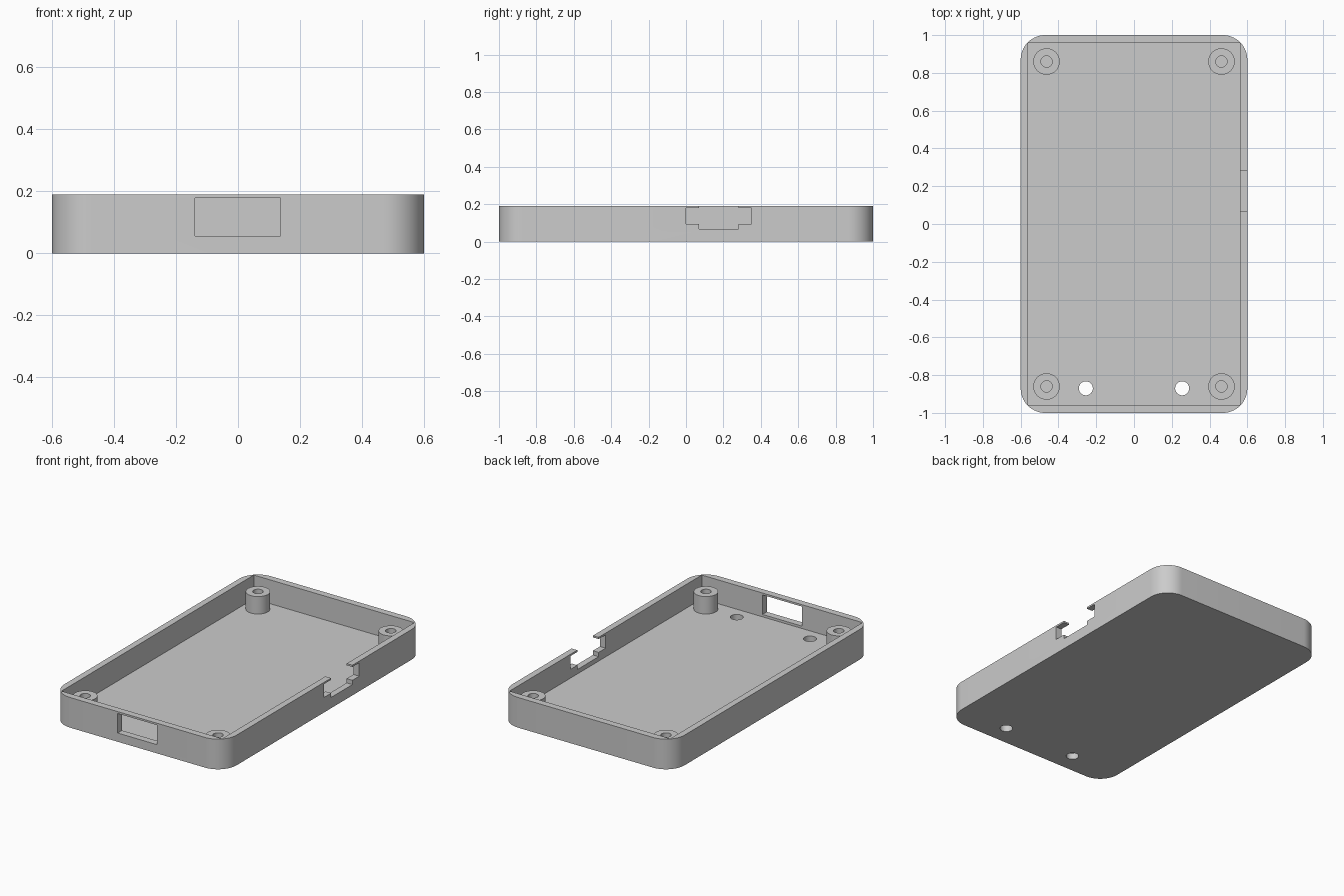
import bpy
import bmesh
import math
from mathutils import Matrix

default = bpy.data.objects.get("Cube")
if default:
    bpy.data.objects.remove(default, do_unlink=True)

W, L, H = 1.2, 2.0, 0.19            # outer size of the tray
FLOOR, CORNER = 0.04, 0.13
INNER_X, INNER_Y = 0.56, 0.957
POST_X, POST_Y, POST_TOP = 0.463, 0.86, 0.15

grey = bpy.data.materials.new("plain grey")
grey.use_nodes = True
grey.diffuse_color = (0.6, 0.6, 0.6, 1)
grey.node_tree.nodes["Principled BSDF"].inputs["Base Color"].default_value = (0.6, 0.6, 0.6, 1)


def finish(bm, name):
    mesh = bpy.data.meshes.new(name)
    bm.to_mesh(mesh)
    bm.free()
    mesh.materials.append(grey)
    obj = bpy.data.objects.new(name, mesh)
    bpy.context.collection.objects.link(obj)
    return obj


def box(name, x, y, z, corner=0):
    """Box between (low, high) pairs, with optional rounded upright edges."""
    bm = bmesh.new()
    size = [b - a for a, b in (x, y, z)]
    middle = [(a + b) / 2 for a, b in (x, y, z)]
    bmesh.ops.create_cube(bm, size=1, matrix=Matrix.Translation(middle) @ Matrix.Diagonal((*size, 1)))
    if corner:
        upright = [e for e in bm.edges if abs(e.verts[0].co.z - e.verts[1].co.z) > 0.01]
        bmesh.ops.bevel(bm, geom=upright, offset=corner, segments=14, profile=0.5, affect='EDGES')
    return finish(bm, name)


def cylinder(name, x, y, z, radius):
    bm = bmesh.new()
    bmesh.ops.create_cone(bm, cap_ends=True, segments=48, radius1=radius, radius2=radius,
                          depth=z[1] - z[0], matrix=Matrix.Translation((x, y, sum(z) / 2)))
    return finish(bm, name)


def cut(obj, cutter):
    """Subtract the cutter for good and remove it."""
    mod = obj.modifiers.new("cut", 'BOOLEAN')
    mod.operation = 'DIFFERENCE'
    mod.solver = 'EXACT'
    mod.object = cutter
    bpy.context.view_layer.objects.active = obj
    bpy.ops.object.modifier_apply(modifier=mod.name)
    bpy.data.objects.remove(cutter, do_unlink=True)


def smooth(obj):
    bpy.ops.object.select_all(action='DESELECT')
    obj.select_set(True)
    bpy.context.view_layer.objects.active = obj
    bpy.ops.object.shade_smooth_by_angle(angle=math.radians(30))


# Tray with rounded outer corners and a square-cornered hollow
tray = box("tray", (-W / 2, W / 2), (-L / 2, L / 2), (0, H), CORNER)
cut(tray, box("hollow", (-INNER_X, INNER_X), (-INNER_Y, INNER_Y), (FLOOR, H + 0.1)))

# Front window
cut(tray, box("window", (-0.138, 0.137), (-1.1, -0.9), (0.055, 0.178)))

# Side connector notch: open middle and wider slot under thin lips
cut(tray, box("notch_middle", (0.5, 0.7), (0.07, 0.282), (0.068, H + 0.1)))
cut(tray, box("notch_slot", (0.5, 0.7), (0.0, 0.35), (0.095, 0.179)))

# Two holes through the floor
for side in (-1, 1):
    cut(tray, cylinder("floor_hole", side * 0.255, -0.87, (-0.1, 0.1), 0.037))
smooth(tray)

# Four hollow screw posts, set slightly into the floor
for end, row in ((-1, "front"), (1, "back")):
    for side, hand in ((-1, "right"), (1, "left")):
        x, y = side * POST_X, end * POST_Y
        post = cylinder(f"{row}_{hand}_post", x, y, (FLOOR - 0.01, POST_TOP), 0.07)
        cut(post, cylinder("screw_hole", x, y, (0, H), 0.03))
        smooth(post)
